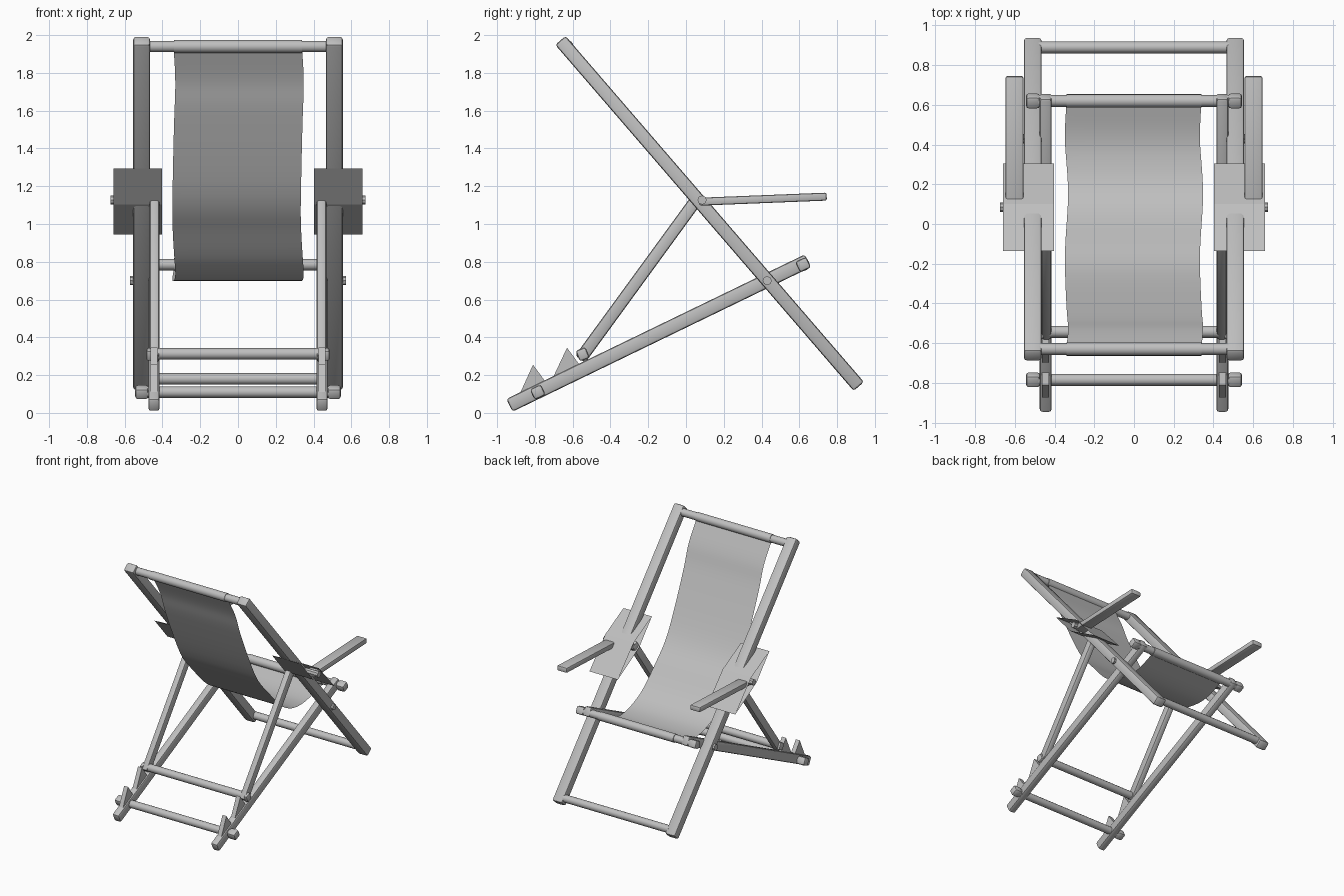
import bpy, bmesh, math
from mathutils import Vector, Matrix

cube = bpy.data.objects.get("Cube")
if cube:
    bpy.data.objects.remove(cube, do_unlink=True)

grey = bpy.data.materials.new("light_grey")
GREY = (0.52, 0.52, 0.52, 1)
grey.use_nodes = True
grey.diffuse_color = GREY
grey.node_tree.nodes["Principled BSDF"].inputs["Base Color"].default_value = GREY


def finish(name, bm, smooth=None):
    bmesh.ops.recalc_face_normals(bm, faces=bm.faces[:])
    mesh = bpy.data.meshes.new(name)
    bm.to_mesh(mesh)
    bm.free()
    mesh.materials.append(grey)
    obj = bpy.data.objects.new(name, mesh)
    bpy.context.collection.objects.link(obj)
    if smooth:
        bpy.ops.object.select_all(action='DESELECT')
        obj.select_set(True)
        bpy.context.view_layer.objects.active = obj
        bpy.ops.object.shade_smooth_by_angle(angle=math.radians(smooth))
    return obj


def beam(name, x, a, b, width, thick, bevel=0.014):
    """Rounded bar at a given x, running between two (y, z) points."""
    start, end = Vector((0, *a)), Vector((0, *b))
    d = end - start
    angle = math.atan2(d.z, d.y)
    bm = bmesh.new()
    bmesh.ops.create_cube(bm, size=1, matrix=Matrix.Diagonal((width, d.length, thick, 1)))
    bmesh.ops.bevel(bm, geom=bm.edges[:], offset=bevel, segments=2,
                    profile=0.5, affect='EDGES')
    centre = (start + end) / 2 + Vector((x, 0, 0))
    bm.transform(Matrix.Translation(centre) @ Matrix.Rotation(angle, 4, 'X'))
    return finish(name, bm, 35)


def dowel(name, x0, x1, y, z, radius, sides=12):
    """Round bar running along x."""
    bm = bmesh.new()
    bmesh.ops.create_cone(bm, cap_ends=True, segments=sides, radius1=radius,
                          radius2=radius, depth=x1 - x0)
    bm.transform(Matrix.Translation(((x0 + x1) / 2, y, z))
                 @ Matrix.Rotation(math.pi / 2, 4, 'Y'))
    return finish(name, bm, 40)


def extrude_profile(name, pts, x0, x1, caps):
    """Closed (y, z) outline pulled along x."""
    bm = bmesh.new()
    rings = [[bm.verts.new((x, *p)) for p in pts] for x in (x0, x1)]
    n = len(pts)
    for i in range(n):
        j = (i + 1) % n
        bm.faces.new((rings[0][i], rings[0][j], rings[1][j], rings[1][i]))
    if caps:
        for ring in rings:
            bm.faces.new(ring)
    return finish(name, bm)


# Side parts, mirrored left and right
for side, s in (("left", 1), ("right", -1)):
    beam(side + "_back_rail", s * 0.51, (-0.665, 1.972), (0.915, 0.14), 0.09, 0.072)
    beam(side + "_base_rail", s * 0.445, (-0.935, 0.04), (0.645, 0.805), 0.06, 0.075)
    beam(side + "_prop_leg", s * 0.442, (-0.56, 0.285), (0.06, 1.135), 0.052, 0.066)
    beam(side + "_armrest", s * 0.602, (0.07, 1.118), (0.745, 1.145), 0.09, 0.042, 0.01)

    # Folded bracket sleeve around the rail
    sleeve = [(-0.135, 1.295), (0.03, 1.103), (0.305, 0.945), (0.1, 1.17)]
    xs = sorted((s * 0.403, s * 0.66))
    extrude_profile(side + "_bracket", sleeve, xs[0], xs[1], False)

    # Notch teeth on the base rail
    teeth = {"front": [(-0.885, 0.09), (-0.81, 0.255), (-0.74, 0.16)],
             "rear": [(-0.71, 0.175), (-0.63, 0.345), (-0.56, 0.25)]}
    for place, pts in teeth.items():
        extrude_profile(f"{side}_{place}_tooth", pts, s * 0.445 - 0.018,
                        s * 0.445 + 0.018, True)

    # Pivot bolts
    for label, reach, y, z in (("arm", 0.675, 0.085, 1.127), ("seat", 0.572, 0.43, 0.70)):
        xs = sorted((s * 0.42, s * reach))
        dowel(f"{side}_{label}_bolt", xs[0], xs[1], y, z, 0.024, 8)

    # Square caps on the long crossbars
    for label, y, z in (("front", -0.785, 0.11), ("seat", 0.62, 0.785)):
        beam(f"{side}_{label}_bar_cap", s * 0.509, (y - 0.029, z - 0.014),
             (y + 0.029, z + 0.014), 0.07, 0.062)
    beam(side + "_prop_bar_cap", s * 0.47, (-0.573, 0.30), (-0.522, 0.32), 0.03, 0.06, 0.012)

# Crossbars
for label, half, y, z in (("top", 0.48, -0.63, 1.94), ("rear_foot", 0.48, 0.89, 0.18),
                          ("front", 0.5, -0.785, 0.11), ("seat", 0.5, 0.62, 0.785),
                          ("prop", 0.465, -0.543, 0.313)):
    dowel(label + "_crossbar", -half, half, y, z, 0.03)

# Fabric sling hanging between the top and seat bars
path = [(-0.615, 1.915), (-0.53, 1.755), (-0.455, 1.57), (-0.25, 1.155), (-0.087, 0.955),
        (0.07, 0.79), (0.2, 0.72), (0.34, 0.698), (0.46, 0.71), (0.61, 0.755)]


def spline(points, steps=5):
    """Smooth curve through the points."""
    p = [Vector(q) for q in points]
    p = [2 * p[0] - p[1]] + p + [2 * p[-1] - p[-2]]
    out = []
    for a, b, c, d in zip(p, p[1:], p[2:], p[3:]):
        for k in range(steps):
            t = k / steps
            out.append(0.5 * (2 * b + (c - a) * t + (2 * a - 5 * b + 4 * c - d) * t * t
                              + (3 * b - a - 3 * c + d) * t ** 3))
    return out + [p[-2]]


curve = spline(path)
bm = bmesh.new()
rows = []
for i, q in enumerate(curve):
    t = i / (len(curve) - 1)
    sway = 0.008 * math.sin(t * math.pi * 4)
    rows.append([bm.verts.new((-0.34 + 0.68 * k / 6 + sway, q.x, q.y)) for k in range(7)])
for r0, r1 in zip(rows, rows[1:]):
    for k in range(6):
        bm.faces.new((r0[k], r0[k + 1], r1[k + 1], r1[k]))
finish("fabric_sling", bm, 60)

# Fabric hems wrapped around the two bars
dowel("top_fabric_hem", -0.34, 0.34, -0.63, 1.94, 0.034, 16)
dowel("seat_fabric_hem", -0.34, 0.34, 0.62, 0.785, 0.034, 16)
